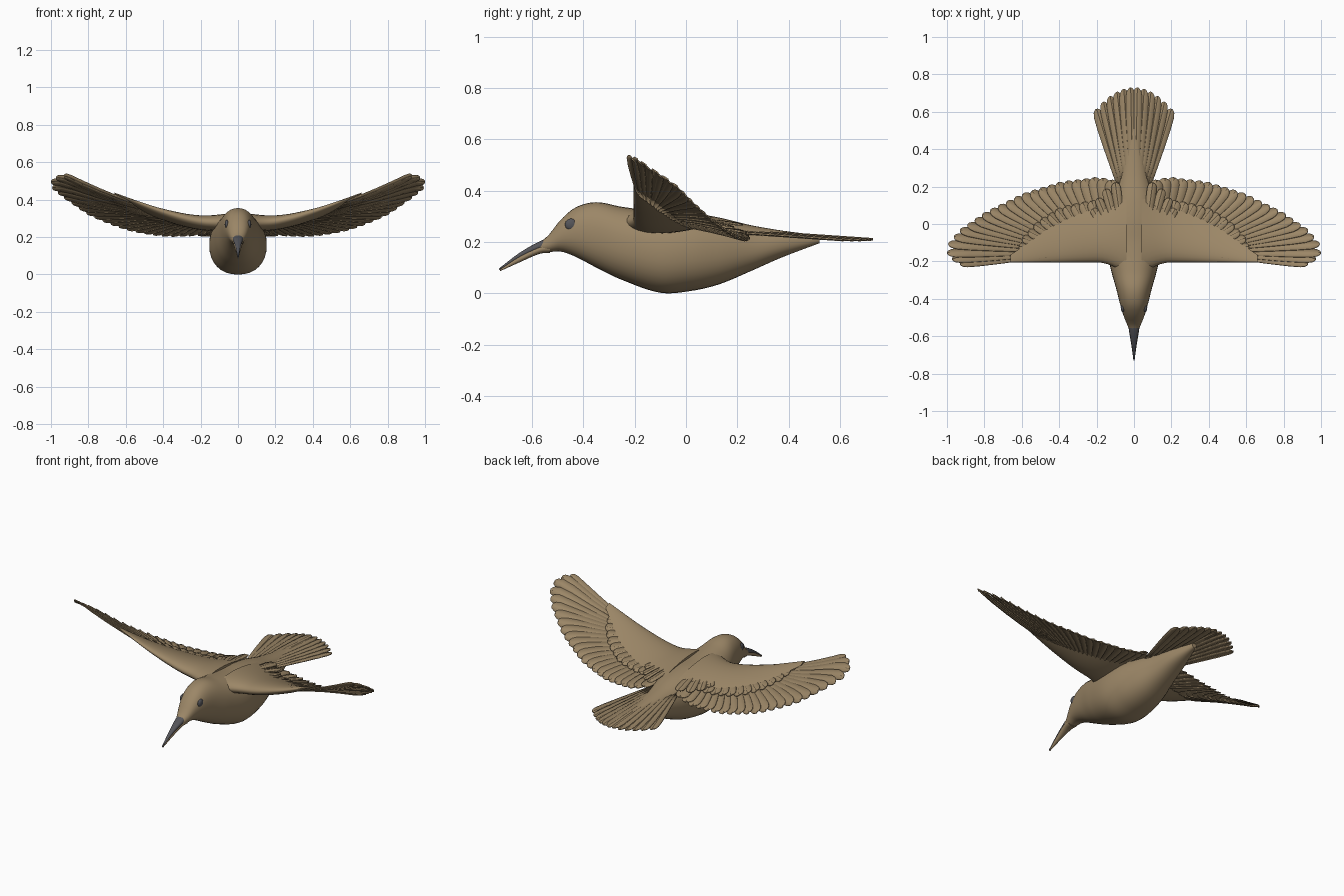
import bpy, bmesh, math
from mathutils import Vector

cube = bpy.data.objects.get("Cube")
if cube:
    bpy.data.objects.remove(cube, do_unlink=True)


def material(name, rgb, rough=0.7):
    m = bpy.data.materials.new(name)
    m.use_nodes = True
    m.diffuse_color = (*rgb, 1)
    bsdf = m.node_tree.nodes["Principled BSDF"]
    bsdf.inputs["Base Color"].default_value = (*rgb, 1)
    bsdf.inputs["Roughness"].default_value = rough
    return m


BROWN = material("plumage brown", (0.33, 0.24, 0.135))
GREY = material("horn grey", (0.09, 0.09, 0.1))


def finish(name, bm, mat, angle=50, thickness=0):
    """Turn a bmesh into a smooth-shaded object."""
    bmesh.ops.recalc_face_normals(bm, faces=bm.faces)
    mesh = bpy.data.meshes.new(name)
    bm.to_mesh(mesh)
    bm.free()
    mesh.materials.append(mat)
    ob = bpy.data.objects.new(name, mesh)
    bpy.context.collection.objects.link(ob)
    bpy.ops.object.select_all(action="DESELECT")
    ob.select_set(True)
    bpy.context.view_layer.objects.active = ob
    bpy.ops.object.shade_smooth_by_angle(angle=math.radians(angle))
    if thickness:
        solid = ob.modifiers.new("thickness", "SOLIDIFY")
        solid.thickness = thickness
        solid.offset = 0


def spline(keys, x):
    """Smooth interpolation through rows of (x, value, value...)."""
    x = min(max(x, keys[0][0]), keys[-1][0])
    i = 0
    while i < len(keys) - 2 and x > keys[i + 1][0]:
        i += 1
    k = [Vector(r) for r in keys]
    a, b = k[i], k[i + 1]

    def slope(j):
        p, q = k[max(j - 1, 0)], k[min(j + 1, len(k) - 1)]
        return (q - p) / (q[0] - p[0])

    h = b[0] - a[0]
    t = (x - a[0]) / h
    v = (a * (1 + 2 * t) * (1 - t) ** 2 + slope(i) * h * t * (1 - t) ** 2
         + b * t * t * (3 - 2 * t) - slope(i + 1) * h * t * t * (1 - t))
    return v[1:]


def loft(bm, rings):
    """Skin a list of closed rings and cap both ends."""
    loops = [[bm.verts.new(p) for p in r] for r in rings]
    n = len(loops[0])
    for a, b in zip(loops, loops[1:]):
        for j in range(n):
            bm.faces.new((a[j], a[(j + 1) % n], b[(j + 1) % n], b[j]))
    bm.faces.new(loops[0])
    bm.faces.new(loops[-1])


def round_loft(name, keys, mat, steps, sides=32, power=0.9):
    """Loft along y from rows of (y, bottom, top, half width)."""
    rings = []
    for s in range(steps + 1):
        y = keys[0][0] + (keys[-1][0] - keys[0][0]) * s / steps
        low, top, half = spline(keys, y)
        ring = []
        for j in range(sides):
            a = math.tau * j / sides
            c, d = math.cos(a), math.sin(a)
            ring.append((half * math.copysign(abs(c) ** power, c), y,
                         (low + top) / 2 + (top - low) / 2 * math.copysign(abs(d) ** power, d)))
        rings.append(ring)
    bm = bmesh.new()
    loft(bm, rings)
    finish(name, bm, mat)


# Body and head
round_loft("body", [
    (-.57, .163, .2, .024), (-.54, .16, .222, .036), (-.49, .163, .285, .056),
    (-.43, .142, .335, .074), (-.35, .1, .355, .094), (-.25, .052, .337, .122),
    (-.1, .002, .318, .152), (.02, .009, .312, .148), (.13, .035, .295, .125),
    (.25, .085, .266, .09), (.37, .138, .245, .062), (.52, .195, .226, .014)],
    BROWN, 60)

# Beak
round_loft("upper_beak", [
    (-.73, .09, .096, .003), (-.65, .136, .157, .013), (-.57, .168, .203, .026),
    (-.52, .18, .222, .03)], GREY, 14, 16)
round_loft("lower_beak", [
    (-.725, .086, .093, .003), (-.65, .12, .147, .014), (-.57, .154, .188, .027),
    (-.53, .157, .196, .032)], BROWN, 14, 16)

# Wing surface: height of the leading edge, then a backward slope
LEAD = [(0, .316), (.2, .318), (.4, .358), (.6, .418), (.8, .487), (.93, .538), (1.02, .545)]


def wing_z(x, y):
    return spline(LEAD, x)[0] - (y + .2) * (.06 + .62 * x)


def tail_z(x, y):
    return .244 - (y - .25) * .068


def along(points, u):
    """Point at fraction u of a polyline's length."""
    pts = [Vector(p) for p in points]
    total = sum((b - a).length for a, b in zip(pts, pts[1:]))
    left = u * total
    for a, b in zip(pts, pts[1:]):
        d = (b - a).length
        if left <= d:
            return a.lerp(b, left / d)
        left -= d
    return pts[-1]


# Vane outline: (fraction along shaft, fraction of half width)
VANE = [(0, .5), (.25, .7), (.5, .88), (.75, 1), (.9, .96), (.96, .75), (.99, .42), (1, .1)]


def feather(bm, side, root, tip, half, height, lift, roll):
    """One blade that follows a height function, with a raised shaft."""
    axis = (tip - root).normalized()
    across = Vector((axis.y, -axis.x))
    rows = []
    for t, w in VANE:
        row = []
        for u in (-1, -.12, 0, .12, 1):
            p = root.lerp(tip, t) + across * half * w * u
            z = height(p.x, p.y) + lift + roll * u + (.0015 if u == 0 else 0)
            row.append(bm.verts.new((side * p.x, p.y, z)))
        rows.append(row)
    for a, b in zip(rows, rows[1:]):
        for j in range(len(a) - 1):
            bm.faces.new((a[j], a[j + 1], b[j + 1], b[j]))


def feather_row(name, side, count, roots, tips, widths, lift, roll):
    bm = bmesh.new()
    for i in range(count):
        u = i / (count - 1)
        half = widths[0] + (widths[1] - widths[0]) * u
        feather(bm, side, along(roots, u), along(tips, u), half, wing_z, lift, roll)
    finish(name, bm, BROWN, 40, .005)


# Wing arm: (x, trailing edge y, thickness)
ARM = [(.04, .14, .1), (.15, .1, .085), (.3, .05, .068), (.45, -.02, .045),
       (.58, -.11, .022), (.66, -.165, .01)]


def wing_arm(name, side):
    rings = []
    for s in range(25):
        x = .04 + .62 * s / 24
        back, thick = spline(ARM, x)
        # The leading edge sweeps forward into the shoulder
        front = -.205 - .07 * max(0, (.2 - x) / .16) ** 2
        ring = []
        for j in range(28):
            a = math.tau * j / 28
            t = (1 - math.cos(a)) / 2
            y = front + (back - front) * t
            h = thick * 1.25 * math.sqrt(t) * (1 - t)
            drop = thick * .45 * (1 - t)
            ring.append((side * x, y, wing_z(x, y) - drop + math.copysign(h, math.sin(a))))
        rings.append(ring)
    bm = bmesh.new()
    loft(bm, rings)
    finish(name, bm, BROWN, 60)


# Wings, built once per side
FLIGHT_TIPS = [(.12, .235), (.2, .25), (.4, .222), (.6, .158), (.8, .058), (.94, -.04),
               (.995, -.11), (1, -.17), (.93, -.212)]
FLIGHT_ROOTS = [(.1, -.06), (.3, -.08), (.5, -.13), (.56, -.18)]
COVERT_TIPS = [(.13, .13), (.25, .12), (.4, .085), (.52, .01), (.6, -.08), (.63, -.165)]
COVERT_ROOTS = [(.1, -.08), (.3, -.1), (.46, -.17)]
SHOULDER_TIPS = [(.1, .22), (.14, .2), (.19, .14), (.22, .08)]
SHOULDER_ROOTS = [(.07, .0), (.15, -.04)]

for label, side in (("left", 1), ("right", -1)):
    wing_arm(label + "_wing_arm", side)
    feather_row(label + "_flight_feathers", side, 24, FLIGHT_ROOTS, FLIGHT_TIPS,
                (.038, .022), -.018, .005)
    feather_row(label + "_covert_feathers", side, 14, COVERT_ROOTS, COVERT_TIPS,
                (.034, .022), -.006, .004)
    feather_row(label + "_shoulder_feathers", side, 4, SHOULDER_ROOTS, SHOULDER_TIPS,
                (.026, .022), .003, .003)

    # Eye, half sunk into the head
    bm = bmesh.new()
    bmesh.ops.create_uvsphere(bm, u_segments=20, v_segments=12, radius=1)
    bmesh.ops.scale(bm, vec=(.011, .024, .023), verts=bm.verts)
    bmesh.ops.translate(bm, vec=(side * .06, -.448, .268), verts=bm.verts)
    finish(label + "_eye", bm, GREY)

# Tail fan, middle feathers on top
bm = bmesh.new()
for i in range(12):
    u = (i - 5.5) / 5.5
    feather(bm, 1, Vector((.075 * u, .2)), Vector((.2 * u, .73 - .115 * u * u)), .028,
            tail_z, -.012 * abs(u), math.copysign(-.002, u))
finish("tail_feathers", bm, BROWN, 40, .006)
